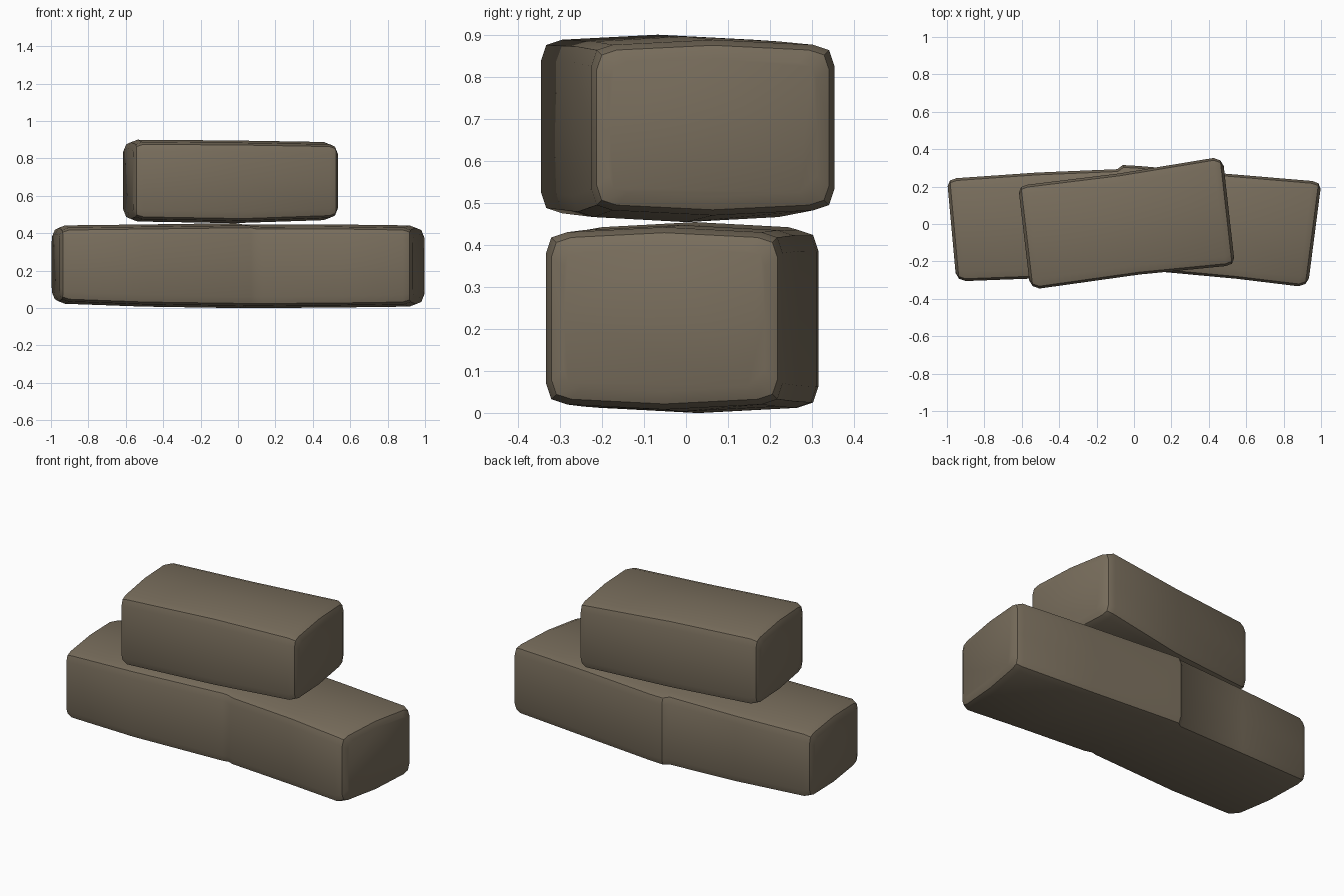
import bpy
import bmesh

cube = bpy.data.objects.get("Cube")
if cube:
    bpy.data.objects.remove(cube, do_unlink=True)

stone_mat = bpy.data.materials.new("brown stone")
stone_mat.use_nodes = True
COLOUR = (0.19, 0.155, 0.108, 1)
stone_mat.diffuse_color = COLOUR
stone_mat.node_tree.nodes["Principled BSDF"].inputs["Base Color"].default_value = COLOUR

ROUND = 0.05
CROWN = 0.012


def section(bm, station, inset=0.0, shift=0.0):
    """Rounded, slightly crowned rectangle; x slants from front to back."""
    xf, xb, yf, yb, zb, zt = station
    ym, zm = (yf + yb) / 2, (zb + zt) / 2
    c, k = ROUND, ROUND * 0.25
    pts = [(ym, zb - CROWN),
           (yb - c, zb), (yb - k, zb + k), (yb, zb + c), (yb, zm),
           (yb, zt - c), (yb - k, zt - k), (yb - c, zt), (ym, zt + CROWN),
           (yf + c, zt), (yf + k, zt - k), (yf, zt - c), (yf, zm),
           (yf, zb + c), (yf + k, zb + k), (yf + c, zb)]
    sy = 1 - 2 * inset / (yb - yf)
    sz = 1 - 2 * inset / (zt - zb)
    ring = []
    for y, z in pts:
        y, z = ym + (y - ym) * sy, zm + (z - zm) * sz
        t = (y - yf) / (yb - yf)
        ring.append(bm.verts.new((xf + (xb - xf) * t + shift, y, z)))
    return ring


def stone(name, stations):
    """Loft through the stations, with rounded ends."""
    bm = bmesh.new()
    end_steps = [(ROUND * 0.85, 0), (ROUND * 0.25, ROUND * 0.3), (0, ROUND)]
    rings = [section(bm, stations[0], i, s) for i, s in end_steps]
    rings += [section(bm, st) for st in stations[1:-1]]
    rings += [section(bm, stations[-1], i, -s) for i, s in reversed(end_steps)]
    for a, b in zip(rings, rings[1:]):
        n = len(a)
        for i in range(n):
            j = (i + 1) % n
            bm.faces.new((a[i], a[j], b[j], b[i]))
    bm.faces.new(rings[0])
    bm.faces.new(rings[-1])
    bmesh.ops.recalc_face_normals(bm, faces=bm.faces[:])
    mesh = bpy.data.meshes.new(name)
    bm.to_mesh(mesh)
    bm.free()
    mesh.materials.append(stone_mat)
    obj = bpy.data.objects.new(name, mesh)
    bpy.context.collection.objects.link(obj)
    bpy.ops.object.select_all(action='DESELECT')
    obj.select_set(True)
    bpy.context.view_layer.objects.active = obj
    bpy.ops.object.shade_smooth_by_angle(angle=0.6)


# Stations: x front, x back, y front, y back, z bottom, z top
# Long lower stone, bent in the middle with a cracked step
stone("lower_stone", [
    (-0.95, -1.0, -0.305, 0.245, 0.035, 0.43),
    (-0.5, -0.52, -0.29, 0.275, 0.02, 0.435),
    (0.07, -0.09, -0.25, 0.293, 0.012, 0.442),
    (0.10, -0.06, -0.243, 0.315, 0.012, 0.436),
    (0.14, 0.03, -0.255, 0.31, 0.012, 0.434),
    (0.55, 0.5, -0.293, 0.268, 0.015, 0.435),
    (0.93, 1.003, -0.333, 0.23, 0.02, 0.43),
])

# Shorter upper stone, laid at an angle
stone("upper_stone", [
    (-0.555, -0.62, -0.345, 0.21, 0.475, 0.888),
    (0.03, -0.08, -0.27, 0.27, 0.466, 0.884),
    (0.54, 0.475, -0.225, 0.353, 0.482, 0.876),
])
